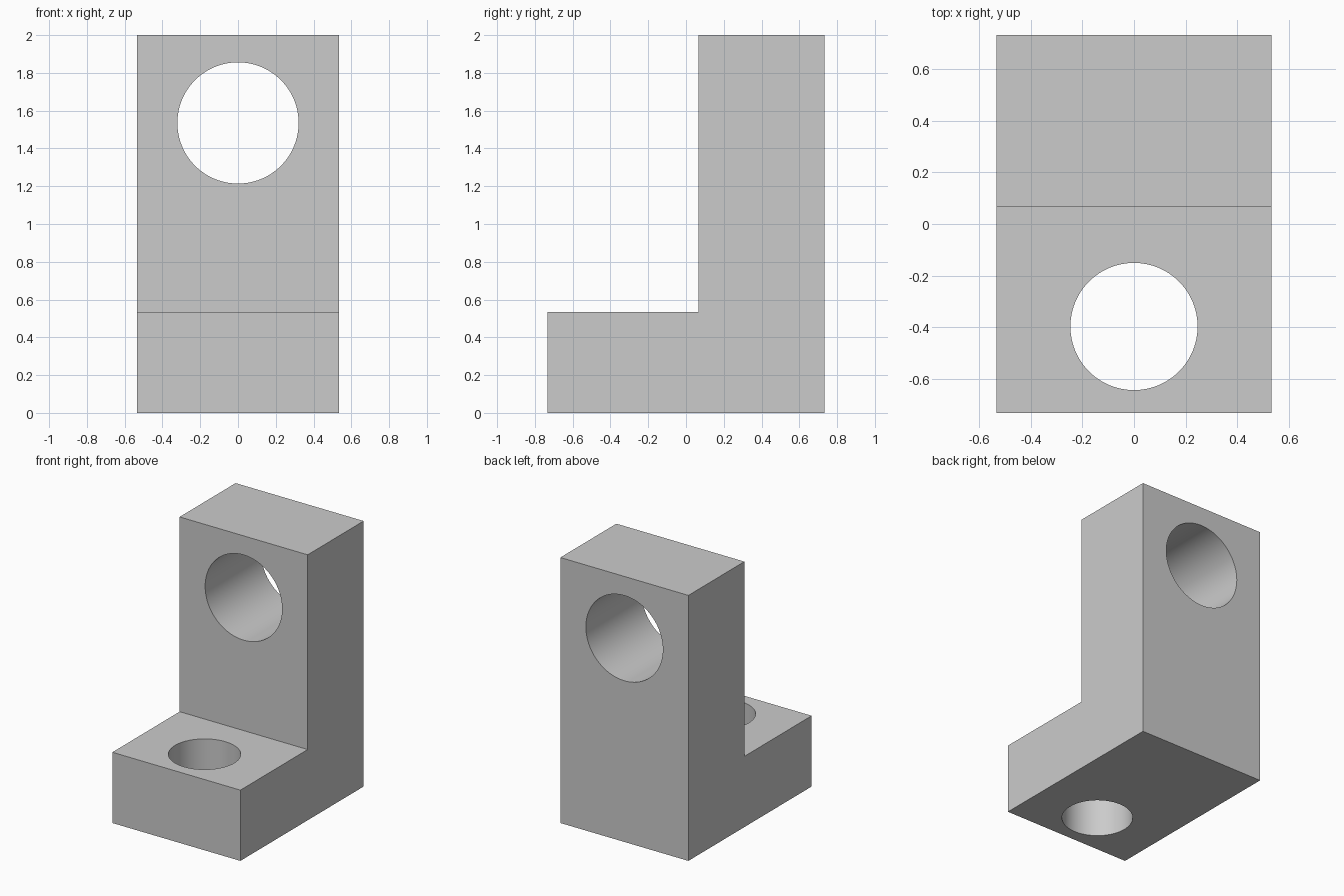
import bpy
import bmesh
import math

default_cube = bpy.data.objects.get("Cube")
if default_cube:
    bpy.data.objects.remove(default_cube, do_unlink=True)

WIDTH, DEPTH, HEIGHT = 1.067, 1.467, 2.0
STEP_Y, STEP_Z = 0.067, 0.533

# Single grey material
grey = bpy.data.materials.new("plain_grey")
grey.use_nodes = True
colour = (0.6, 0.6, 0.6, 1)
grey.diffuse_color = colour
grey.node_tree.nodes["Principled BSDF"].inputs["Base Color"].default_value = colour

# L-shaped bracket: side profile extruded across the width
front, back = -DEPTH / 2, DEPTH / 2
profile = [(front, 0), (back, 0), (back, HEIGHT),
           (STEP_Y, HEIGHT), (STEP_Y, STEP_Z), (front, STEP_Z)]
bm = bmesh.new()
side = bm.faces.new([bm.verts.new((-WIDTH / 2, y, z)) for y, z in profile])
extruded = bmesh.ops.extrude_face_region(bm, geom=[side])
bmesh.ops.translate(bm, vec=(WIDTH, 0, 0),
                    verts=[v for v in extruded["geom"] if isinstance(v, bmesh.types.BMVert)])
bmesh.ops.recalc_face_normals(bm, faces=bm.faces)
mesh = bpy.data.meshes.new("bracket")
bm.to_mesh(mesh)
bm.free()
mesh.materials.append(grey)
bracket = bpy.data.objects.new("bracket", mesh)
bpy.context.collection.objects.link(bracket)


def drill(name, radius, location, rotation):
    """Cut a round through hole in the bracket."""
    bpy.ops.mesh.primitive_cylinder_add(vertices=96, radius=radius, depth=1.2,
                                        location=location, rotation=rotation)
    cutter = bpy.context.object
    cutter.name = name
    cutter.hide_render = True
    cutter.data.materials.append(grey)
    cut = bracket.modifiers.new(name, "BOOLEAN")
    cut.operation = "DIFFERENCE"
    cut.solver = "EXACT"
    cut.object = cutter
    bpy.ops.object.select_all(action="DESELECT")
    bracket.select_set(True)
    bpy.context.view_layer.objects.active = bracket
    bpy.ops.object.modifier_apply(modifier=name)
    bpy.data.objects.remove(cutter, do_unlink=True)


# Hole through the upright wall, and hole through the foot
drill("wall_hole", 0.321, (0, 0.4, 1.535), (math.pi / 2, 0, 0))
drill("foot_hole", 0.247, (0, -0.398, 0.267), (0, 0, 0))

# Smooth bores, crisp outer edges
bpy.ops.object.shade_smooth_by_angle(angle=math.radians(30))
